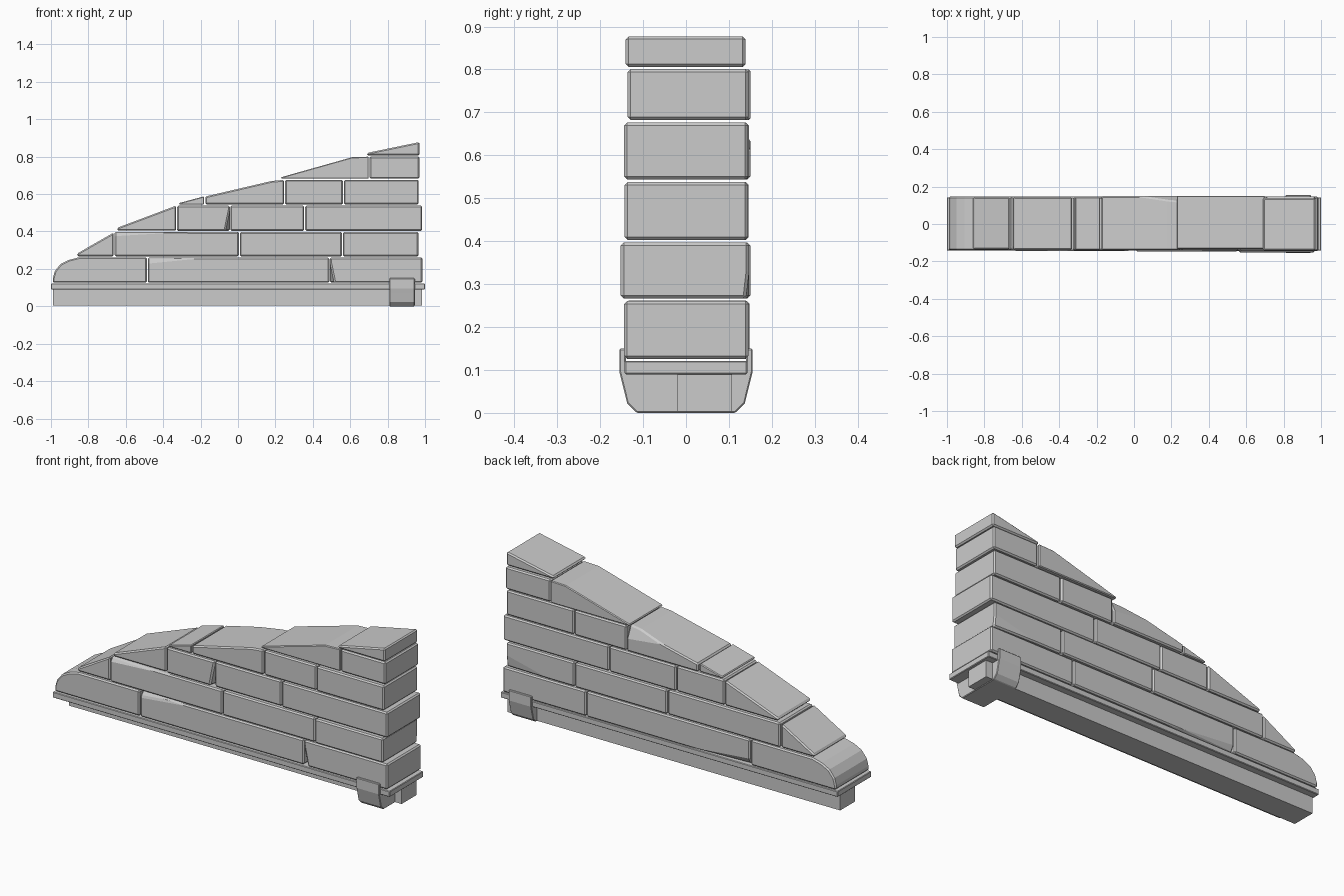
import bpy, bmesh
from mathutils import Vector


def prism(name, pts, lo, hi, axis='Y', bevel=0.007, chips=()):
    """Extrude a 2D outline along an axis, slice off chips, chamfer the edges."""
    bm = bmesh.new()

    def place(a, b, d):
        return (a, d, b) if axis == 'Y' else (d, a, b)

    rings = [[bm.verts.new(place(a, b, d)) for a, b in pts] for d in (lo, hi)]
    n = len(pts)
    for ring in rings:
        bm.faces.new(ring)
    for i in range(n):
        j = (i + 1) % n
        bm.faces.new((rings[0][i], rings[0][j], rings[1][j], rings[1][i]))
    centre = sum((v.co for v in bm.verts), Vector()) / len(bm.verts)
    # Each chip is a plane through three points
    for chip in chips:
        p, q, r = map(Vector, chip)
        normal = (q - p).cross(r - p).normalized()
        if normal.dot(centre - p) > 0:
            normal.negate()
        geom = bm.verts[:] + bm.edges[:] + bm.faces[:]
        bmesh.ops.bisect_plane(bm, geom=geom, plane_co=p, plane_no=normal,
                               clear_outer=True)
        bmesh.ops.holes_fill(bm, edges=[e for e in bm.edges if e.is_boundary])
    bmesh.ops.recalc_face_normals(bm, faces=bm.faces)
    mesh = bpy.data.meshes.new(name)
    bm.to_mesh(mesh)
    bm.free()
    obj = bpy.data.objects.new(name, mesh)
    bpy.context.collection.objects.link(obj)
    if bevel:
        mod = obj.modifiers.new("chamfer", 'BEVEL')
        mod.width = bevel
        mod.segments = 1
        mod.limit_method = 'ANGLE'
        mod.angle_limit = 0.6
    return obj


def rect(a0, a1, b0, b1):
    return [(a0, b0), (a1, b0), (a1, b1), (a0, b1)]


# Footing: offset beam, ledge plate and the clip wrapped around them
prism("base_beam", rect(-0.99, 0.985, 0.003, 0.092), -0.02, 0.107, bevel=0)
prism("base_plate", rect(-1, 1, 0.09, 0.121), -0.143, 0.143, bevel=0.003)
half = [(0.115, 0), (0.137, 0.022), (0.15, 0.075), (0.155, 0.095), (0.155, 0.15)]
clip = half + [(0.14, 0.15), (0.14, 0.1)]
clip += [(-y, z) for y, z in reversed(clip)]
prism("base_clip", clip, 0.81, 0.945, axis='X', bevel=0.003)

# Sloping end stones, one per course: outline in x, z
ends = [
    ("course_1_end", [(-0.99, 0.126), (-0.487, 0.126), (-0.487, 0.262), (-0.85, 0.262),
                      (-0.905, 0.248), (-0.95, 0.225), (-0.98, 0.187), (-0.99, 0.15)], -0.14, 0.146),
    ("course_2_end", [(-0.86, 0.267), (-0.665, 0.267), (-0.665, 0.394), (-0.86, 0.282)], -0.136, 0.143),
    ("course_3_end", [(-0.645, 0.404), (-0.331, 0.404), (-0.331, 0.538), (-0.645, 0.42)], -0.138, 0.144),
    ("course_4_tip", [(-0.315, 0.544), (-0.181, 0.544), (-0.181, 0.588), (-0.315, 0.552)], -0.138, 0.142),
    ("course_4_end", [(-0.175, 0.544), (0.247, 0.544), (0.247, 0.676), (0.18, 0.67),
                      (-0.175, 0.587)], -0.14, 0.15),
    ("course_5_end", [(0.23, 0.682), (0.699, 0.682), (0.699, 0.80), (0.61, 0.797),
                      (0.23, 0.69)], -0.133, 0.15),
    ("course_6_cap", [(0.69, 0.806), (0.97, 0.806), (0.97, 0.878), (0.69, 0.82)], -0.141, 0.139),
]
end_chips = {"course_4_end": [((-0.02, 0.15, 0.64), (0.25, 0.15, 0.61), (0.25, 0.12, 0.678))]}
for name, outline, y0, y1 in ends:
    prism(name, outline, y0, y1, chips=end_chips.get(name, ()))

# Rectangular stones: course z range, then x range and y range of each stone
courses = {
    1: ((0.126, 0.261), [(-0.482, 0.488, -0.141, 0.148), (0.492, 0.986, -0.144, 0.146)]),
    2: ((0.267, 0.397), [(-0.66, 0.005, -0.143, 0.147), (0.01, 0.556, -0.146, 0.15),
                         (0.561, 0.965, -0.152, 0.147)]),
    3: ((0.403, 0.538), [(-0.326, -0.044, -0.141, 0.143), (-0.041, 0.354, -0.138, 0.146),
                         (0.359, 0.985, -0.143, 0.144)]),
    4: ((0.544, 0.676), [(0.252, 0.561, -0.139, 0.147), (0.566, 0.966, -0.144, 0.145)]),
    5: ((0.682, 0.801), [(0.704, 0.97, -0.136, 0.146)]),
}
# Chipped corners, keyed by course and stone
chips = {
    (1, 0): [((-0.482, -0.141, 0.235), (-0.22, -0.141, 0.261), (-0.482, -0.12, 0.261)),
             ((-0.482, 0.148, 0.16), (-0.1, 0.148, 0.126), (-0.482, 0.128, 0.126))],
    (1, 1): [((0.492, -0.144, 0.24), (0.516, -0.144, 0.126), (0.492, -0.07, 0.126))],
    (2, 0): [((-0.66, -0.143, 0.375), (-0.3, -0.143, 0.397), (-0.66, -0.128, 0.397))],
    (3, 0): [((-0.044, -0.141, 0.52), (-0.068, -0.141, 0.403), (-0.044, -0.06, 0.403))],
    (2, 2): [((0.966, 0.14, 0.27), (0.966, 0.147, 0.33), (0.7, 0.147, 0.267))],
}
for c, ((z0, z1), stones) in courses.items():
    for i, (x0, x1, y0, y1) in enumerate(stones):
        prism(f"course_{c}_stone_{i + 1}", rect(x0, x1, z0, z1), y0, y1,
              chips=chips.get((c, i), ()))
